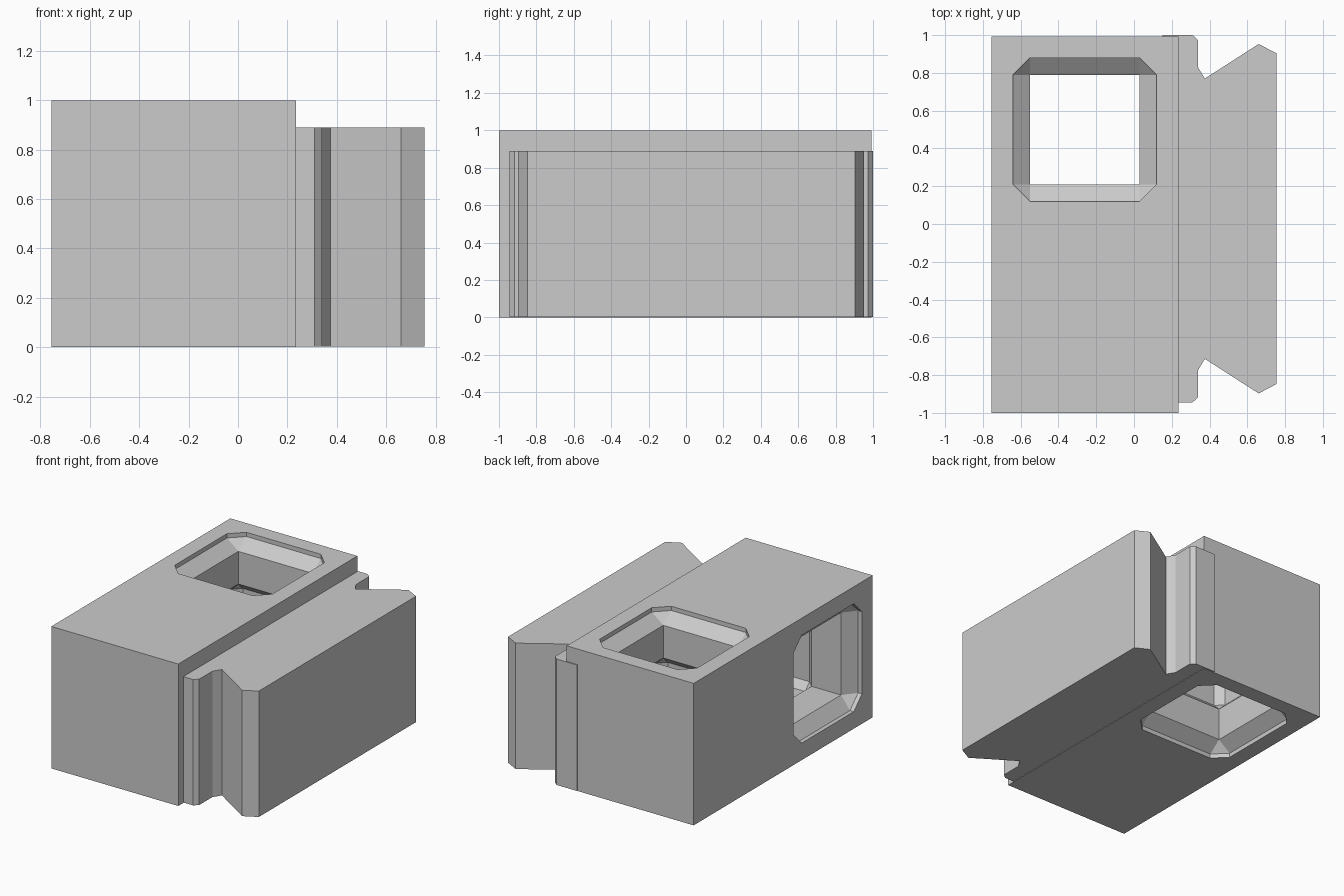
import bpy, bmesh
from mathutils import Matrix

cube = bpy.data.objects.get("Cube")
if cube:
    bpy.data.objects.remove(cube)

grey = bpy.data.materials.new("light_grey")
grey.use_nodes = True
colour = (0.6, 0.6, 0.6, 1)
grey.diffuse_color = colour
grey.node_tree.nodes["Principled BSDF"].inputs["Base Color"].default_value = colour


def finish(name, bm):
    """Turn a bmesh into a named grey object."""
    bmesh.ops.remove_doubles(bm, verts=bm.verts, dist=0.0005)
    bmesh.ops.recalc_face_normals(bm, faces=bm.faces)
    mesh = bpy.data.meshes.new(name)
    bm.to_mesh(mesh)
    bm.free()
    mesh.materials.append(grey)
    obj = bpy.data.objects.new(name, mesh)
    bpy.context.collection.objects.link(obj)
    return obj


def channel(name, length, matrix):
    """Square channel flaring to an octagon at both mouths and in the middle."""
    half = 0.29
    h = length / 2
    near = [(-h - 0.05, 0.09), (-h + 0.03, 0.09), (-h + 0.10, 0),
            (-h + 0.33, 0), (-h + 0.38, 0.05)]
    stations = near + [(-z, flare) for z, flare in reversed(near)]
    bm = bmesh.new()
    rings = []
    for z, flare in stations:
        o = half + flare
        outline = [(o, -half), (o, half), (half, o), (-half, o),
                   (-o, half), (-o, -half), (-half, -o), (half, -o)]
        rings.append([bm.verts.new((x, y, z)) for x, y in outline])
    for a, b in zip(rings, rings[1:]):
        for i in range(8):
            j = (i + 1) % 8
            bm.faces.new((a[i], a[j], b[j], b[i]))
    bm.faces.new(rings[0])
    bm.faces.new(rings[-1])
    bm.transform(matrix)
    cutter = finish(name, bm)
    cutter.hide_render = True
    cutter.hide_viewport = True
    cutter.display_type = 'WIRE'
    return cutter


# Main block
x0, x1, y0, y1 = -0.755, 0.235, -1.0, 0.993
bm = bmesh.new()
bmesh.ops.create_cube(bm, size=1)
bm.transform(Matrix.Translation(((x0 + x1) / 2, (y0 + y1) / 2, 0.5))
             @ Matrix.Diagonal((x1 - x0, y1 - y0, 1, 1)))
block = finish("main_block", bm)

# Vertical shaft at the back, side pocket at the front
mid = (x0 + x1) / 2
cutters = [
    channel("shaft_cutter", 1.0, Matrix.Translation((mid, 0.5, 0.5))),
    channel("pocket_cutter", x1 - x0,
            Matrix.Translation((mid, -0.5, 0.5)) @ Matrix.Rotation(1.5707963, 4, 'Y')),
]
for cutter in cutters:
    mod = block.modifiers.new(cutter.name, 'BOOLEAN')
    mod.operation = 'DIFFERENCE'
    mod.solver = 'EXACT'
    mod.object = cutter

# Dovetail rail: half profile mirrored about its own centre line, then extruded
centre_y = 0.028
half_profile = [(0.15, 0.972), (0.31, 0.972), (0.34, 0.945), (0.34, 0.80),
                (0.375, 0.742), (0.66, 0.925), (0.755, 0.875)]
profile = half_profile + [(x, -y) for x, y in reversed(half_profile)]
bm = bmesh.new()
base = bm.faces.new([bm.verts.new((x, y + centre_y, 0.003)) for x, y in profile])
top = bmesh.ops.extrude_face_region(bm, geom=[base])["geom"]
bmesh.ops.translate(bm, vec=(0, 0, 0.887),
                    verts=[v for v in top if isinstance(v, bmesh.types.BMVert)])
finish("dovetail_rail", bm)
